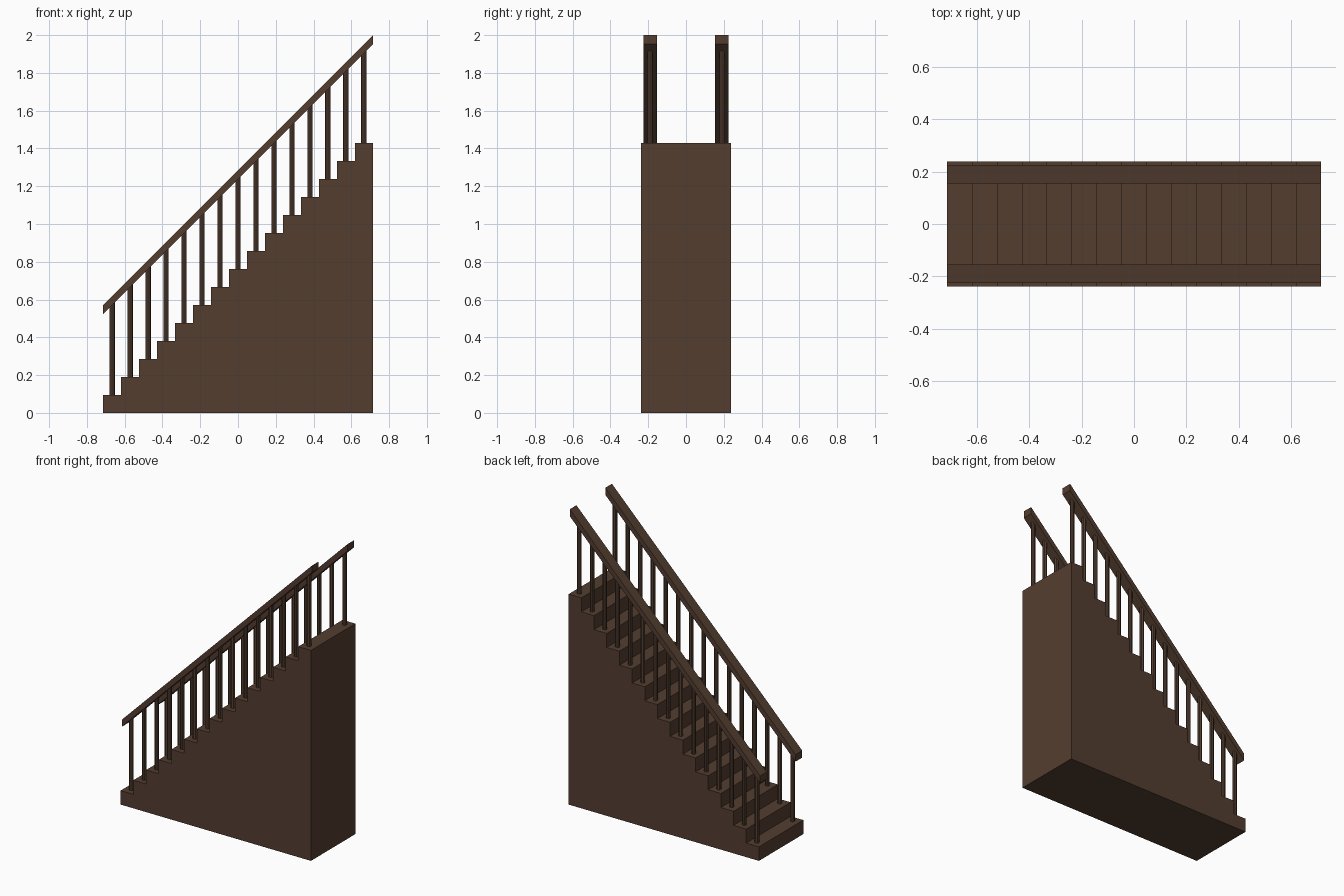
import bpy, bmesh

if "Cube" in bpy.data.objects:
    bpy.data.objects.remove(bpy.data.objects["Cube"])

N = 15                 # number of steps
S = 1.4286 / N         # tread depth = riser height
X0 = -N * S / 2        # front end of the stairs
HALF_W = 0.238
RAIL_Y = 0.1905
RAIL_W = 0.0714
RAIL_TOP = 2.0 + X0    # rail top height at x = 0 (slope is 1)
RAIL_H = 0.0476

wood = bpy.data.materials.new("dark_brown_wood")
wood.diffuse_color = (0.088, 0.048, 0.030, 1)
wood.use_nodes = True
wood.node_tree.nodes["Principled BSDF"].inputs["Base Color"].default_value = wood.diffuse_color


def finish(name, bm):
    bmesh.ops.recalc_face_normals(bm, faces=bm.faces)
    me = bpy.data.meshes.new(name)
    bm.to_mesh(me)
    bm.free()
    me.materials.append(wood)
    ob = bpy.data.objects.new(name, me)
    bpy.context.collection.objects.link(ob)
    return ob


def extrude_profile(name, pts, y0, y1):
    """Extrude a closed xz outline from y0 to y1."""
    bm = bmesh.new()
    face = bm.faces.new([bm.verts.new((x, y0, z)) for x, z in pts])
    ext = bmesh.ops.extrude_face_region(bm, geom=[face])
    moved = [v for v in ext["geom"] if isinstance(v, bmesh.types.BMVert)]
    bmesh.ops.translate(bm, verts=moved, vec=(0, y1 - y0, 0))
    return finish(name, bm)


# solid stair body with stepped outline
outline = [(-X0, 0), (X0, 0)]
for i in range(N):
    outline += [(X0 + i * S, (i + 1) * S), (X0 + (i + 1) * S, (i + 1) * S)]
extrude_profile("stair_body", outline, -HALF_W, HALF_W)

for side, sy in (("front", -1), ("back", 1)):
    # sloping handrail with plumb-cut ends
    y = sy * RAIL_Y
    rail = [(x, x + RAIL_TOP - d)
            for x, d in ((X0, RAIL_H), (-X0, RAIL_H), (-X0, 0), (X0, 0))]
    extrude_profile(side + "_handrail", rail, y - RAIL_W / 2, y + RAIL_W / 2)

    # one baluster in the middle of each tread
    for i in range(N):
        x = X0 + (i + 0.5) * S
        bottom = (i + 1) * S
        top = x + RAIL_TOP - RAIL_H / 2
        bm = bmesh.new()
        bmesh.ops.create_cone(bm, cap_ends=True, segments=8, radius1=0.0143,
                              radius2=0.0143, depth=top - bottom)
        bmesh.ops.translate(bm, verts=bm.verts, vec=(x, y, (top + bottom) / 2))
        finish(f"{side}_baluster_{i + 1}", bm)
